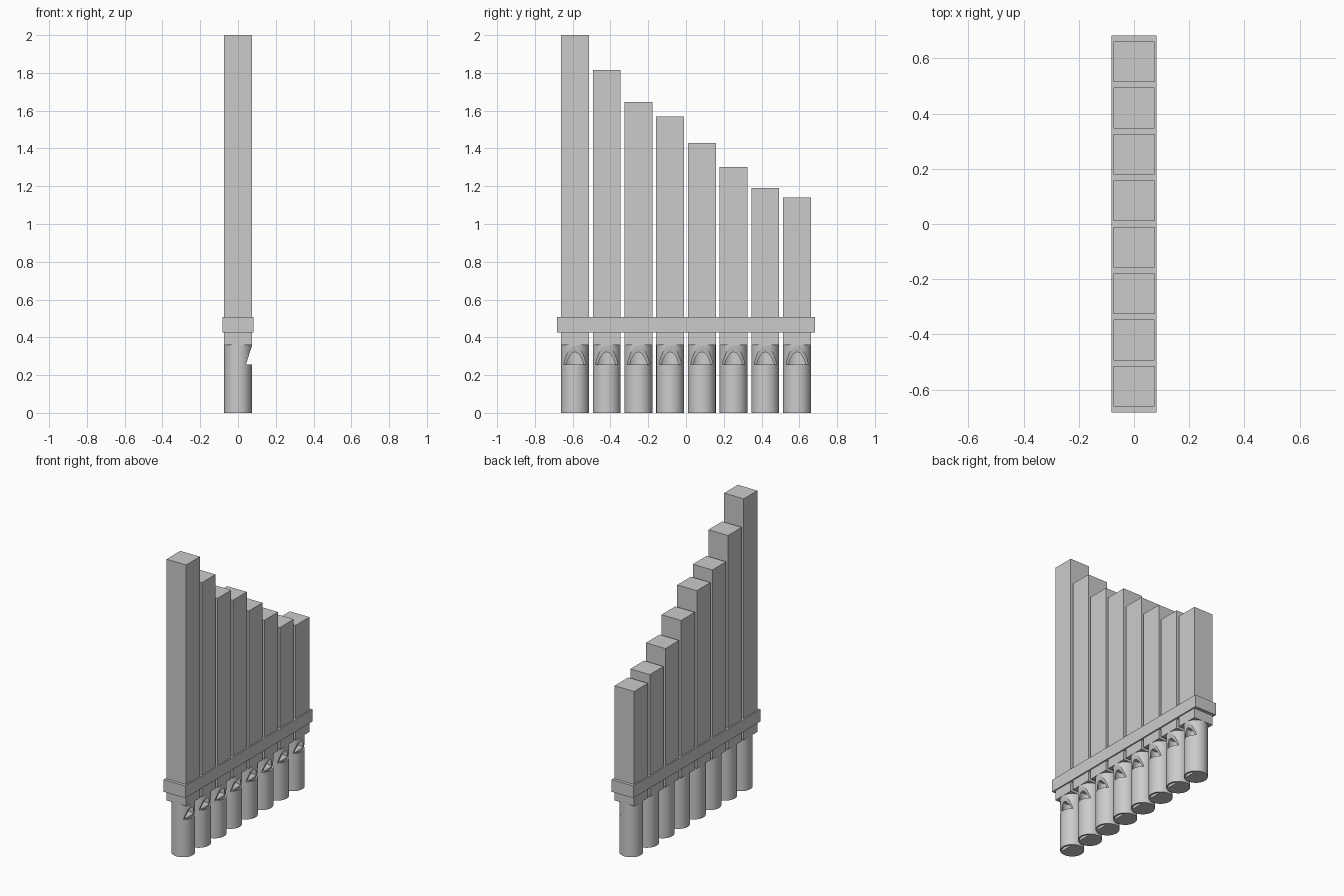
import bpy, bmesh, math

if "Cube" in bpy.data.objects:
    bpy.data.objects.remove(bpy.data.objects["Cube"])

grey = bpy.data.materials.new("plain grey")
grey.diffuse_color = (0.6, 0.6, 0.6, 1)
grey.use_nodes = True
grey.node_tree.nodes["Principled BSDF"].inputs["Base Color"].default_value = grey.diffuse_color

R = 0.0735          # pipe half width / foot radius
BORE = 0.063        # inner radius
MOUTH_Z = 0.255     # sill of the mouth
FOOT_TOP = 0.36
FLOOR_X = 0.042     # depth of the mouth cut
HEIGHTS = [2.0, 1.815, 1.645, 1.568, 1.43, 1.303, 1.19, 1.14]
PITCH = 0.168


def prism(name, points, axis, lo, hi):
    """Extrude a closed 2D outline along z (xy outline) or y (xz outline)."""
    bm = bmesh.new()
    if axis == 'z':
        place = lambda p, h: (p[0], p[1], h)
    else:
        place = lambda p, h: (p[0], h, p[1])
    a = [bm.verts.new(place(p, lo)) for p in points]
    b = [bm.verts.new(place(p, hi)) for p in points]
    n = len(points)
    bm.faces.new(a)
    bm.faces.new(b)
    for i in range(n):
        j = (i + 1) % n
        bm.faces.new((a[i], a[j], b[j], b[i]))
    bmesh.ops.recalc_face_normals(bm, faces=bm.faces)
    me = bpy.data.meshes.new(name)
    bm.to_mesh(me)
    bm.free()
    me.materials.append(grey)
    ob = bpy.data.objects.new(name, me)
    bpy.context.collection.objects.link(ob)
    return ob


def box(name, hx, y0, y1, z0, z1):
    return prism(name, [(-hx, y0), (hx, y0), (hx, y1), (-hx, y1)], 'z', z0, z1)


def arc(r, a0, a1, n):
    return [(r * math.cos(a0 + (a1 - a0) * i / n),
             r * math.sin(a0 + (a1 - a0) * i / n)) for i in range(n + 1)]


# round foot with whistle mouth, bore and windway
foot = prism("foot", arc(R, 0, 2 * math.pi, 64)[:-1], 'z', 0, FOOT_TOP)
slope = (0.35 - MOUTH_Z) / 0.03
wedge = prism("mouth_cutter", [(FLOOR_X, MOUTH_Z), (0.2, MOUTH_Z),
              (0.2, MOUTH_Z + (0.2 - FLOOR_X) * slope)], 'y', -0.2, 0.2)
bore = prism("bore_cutter", arc(BORE, 0, 2 * math.pi, 48)[:-1], 'z',
             MOUTH_Z - 0.001, FOOT_TOP - 0.003)
half = math.acos((FLOOR_X + 0.0005) / BORE)
windway = prism("windway_cutter", arc(BORE - 0.0003, -half, half, 16), 'z',
                -0.02, MOUTH_Z + 0.02)
cutters = [wedge, bore, windway]
for c in cutters:
    m = foot.modifiers.new(c.name, 'BOOLEAN')
    m.operation = 'DIFFERENCE'
    m.solver = 'EXACT'
    m.object = c

# bake the cuts and drop the cutters
dg = bpy.context.evaluated_depsgraph_get()
foot_mesh = bpy.data.meshes.new_from_object(foot.evaluated_get(dg))
foot.modifiers.clear()
foot.data = foot_mesh
for c in cutters:
    bpy.data.objects.remove(c)
bpy.ops.object.select_all(action='DESELECT')
foot.select_set(True)
bpy.context.view_layer.objects.active = foot
bpy.ops.object.shade_smooth_by_angle(angle=math.radians(30))

# row of pipes, tallest at -y
for i, h in enumerate(HEIGHTS):
    y = (i - 3.5) * PITCH
    f = foot if i == 0 else foot.copy()
    if i:
        bpy.context.collection.objects.link(f)
    f.name = "pipe_foot_%d" % (i + 1)
    f.location.y = y
    box("pipe_body_%d" % (i + 1), R, y - R, y + R, FOOT_TOP, h)

# band holding the pipes together
box("band", 0.082, -0.682, 0.682, 0.425, 0.508)
